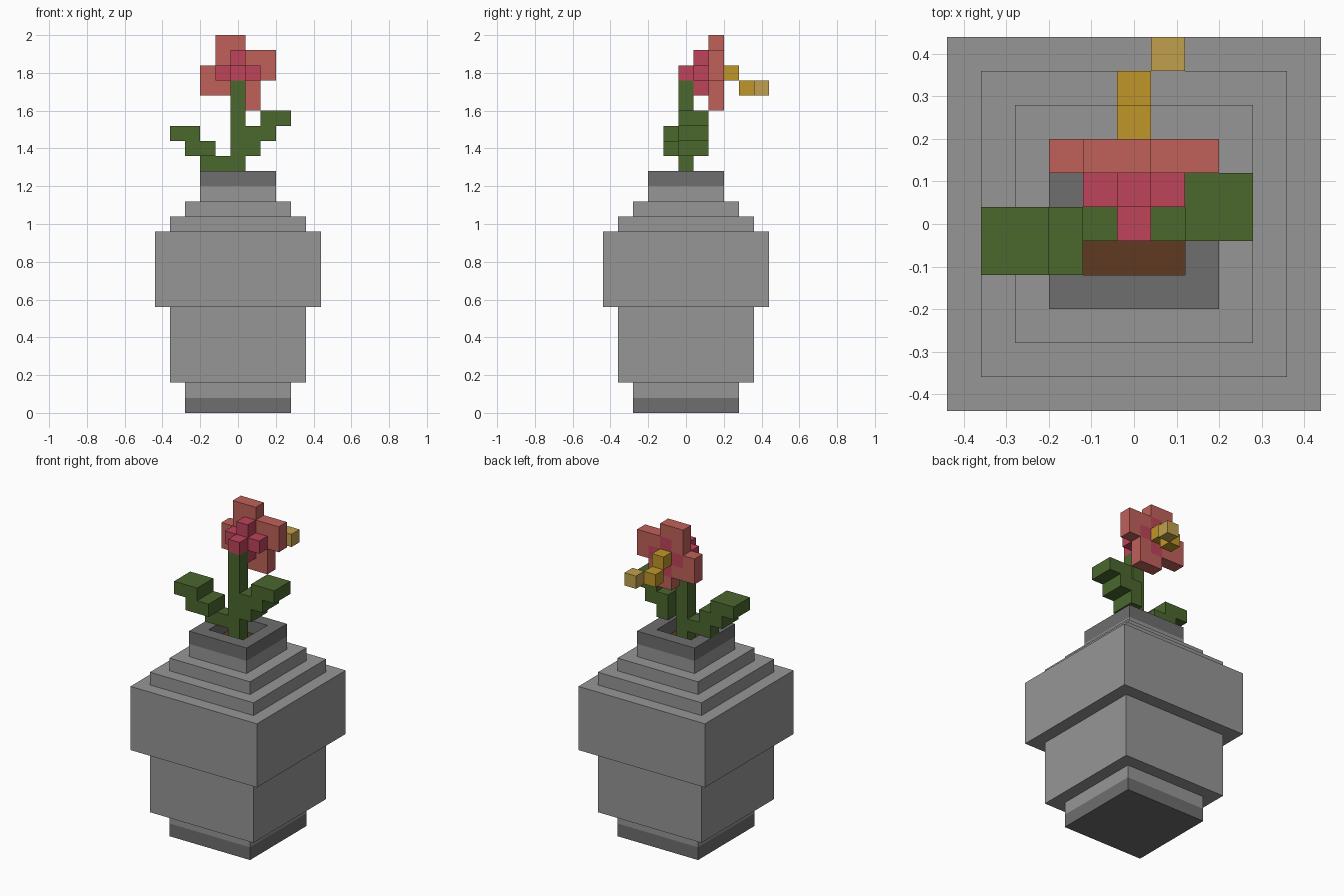
import bpy, bmesh
from mathutils import Vector

if "Cube" in bpy.data.objects:
    bpy.data.objects.remove(bpy.data.objects["Cube"])

U = 0.08  # size of one block


def material(name, rgb):
    m = bpy.data.materials.new(name)
    m.diffuse_color = (*rgb, 1)
    m.use_nodes = True
    m.node_tree.nodes["Principled BSDF"].inputs["Base Color"].default_value = m.diffuse_color
    return m


STONE = material("stone_grey", (0.305, 0.305, 0.305))
DARK = material("dark_grey", (0.156, 0.156, 0.156))
SOIL = material("soil_brown", (0.114, 0.042, 0.016))
GREEN = material("leaf_green", (0.069, 0.136, 0.027))
SALMON = material("petal_salmon", (0.527, 0.120, 0.102))
CRIMSON = material("heart_crimson", (0.509, 0.056, 0.102))
GOLD = material("gold", (0.521, 0.305, 0.022))
PALE = material("pale_gold", (0.533, 0.352, 0.074))


def finish(bm, name, mats):
    bmesh.ops.recalc_face_normals(bm, faces=bm.faces)
    me = bpy.data.meshes.new(name)
    bm.to_mesh(me)
    bm.free()
    for m in mats:
        me.materials.append(m)
    ob = bpy.data.objects.new(name, me)
    bpy.context.collection.objects.link(ob)
    return ob


def span(i0, i1, j0, j1, k0, k1):
    """Set of grid cells in an inclusive range."""
    return {(i, j, k) for i in range(i0, i1 + 1)
            for j in range(j0, j1 + 1) for k in range(k0, k1 + 1)}


def blocks(name, cells, mat):
    """Outer skin of a group of unit blocks, flat regions merged."""
    bm = bmesh.new()
    for c in sorted(cells):
        centre = Vector((c[0], c[1], c[2] + 0.5))
        for axis in range(3):
            for s in (-1, 1):
                n = list(c)
                n[axis] += s
                if tuple(n) in cells:
                    continue
                a, b = (axis + 1) % 3, (axis + 2) % 3
                ring = []
                for p, q in ((-1, -1), (1, -1), (1, 1), (-1, 1)):
                    v = centre.copy()
                    v[axis] += s * 0.5
                    v[a] += p * 0.5
                    v[b] += q * 0.5
                    ring.append(bm.verts.new(v * U))
                bm.faces.new(ring if s > 0 else ring[::-1])
    bmesh.ops.remove_doubles(bm, verts=bm.verts, dist=1e-4)
    bmesh.ops.dissolve_limit(bm, angle_limit=0.01, verts=bm.verts, edges=bm.edges)
    return finish(bm, name, [mat])


# Stepped square pot: (half width, height) in blocks, from the foot to the soil
profile = [(3.5, 0), (3.5, 1), (3.5, 2), (4.5, 2), (4.5, 7), (5.5, 7), (5.5, 12),
           (4.5, 12), (4.5, 13), (3.5, 13), (3.5, 14), (2.5, 14), (2.5, 15),
           (2.5, 16), (1.5, 16), (1.5, 15)]
bm = bmesh.new()
rings = [[bm.verts.new((x * h * U, y * h * U, z * U))
          for x, y in ((-1, -1), (1, -1), (1, 1), (-1, 1))] for h, z in profile]
for lo, hi in zip(rings, rings[1:]):
    for n in range(4):
        bm.faces.new((lo[n], lo[(n + 1) % 4], hi[(n + 1) % 4], hi[n]))
bm.faces.new(rings[0][::-1])
soil = bm.faces.new(rings[-1])
for f in bm.faces:
    z = f.calc_center_median().z / U
    f.material_index = 1 if z < 1 or z > 15.1 else 0  # dark foot and rim
soil.material_index = 2
finish(bm, "pot", [STONE, DARK, SOIL])

# Stem with two stepped leaves
stem = span(0, 0, 0, 0, 15, 21)
left_leaf = span(-2, -1, 0, 0, 16, 16) | span(-3, -2, -1, 0, 17, 17) | span(-4, -3, -1, 0, 18, 18)
right_leaf = span(1, 1, 0, 1, 17, 17) | span(1, 2, 0, 1, 18, 18) | span(2, 3, 0, 1, 19, 19)
blocks("stem_and_leaves", stem | left_leaf | right_leaf, GREEN)

# Flower heart: a plus two blocks deep with a tip in front
plus = span(-1, 1, 1, 2, 22, 22) | span(0, 0, 1, 2, 21, 23)
blocks("flower_heart", plus | span(0, 0, 0, 0, 22, 22), CRIMSON)

# Four petals in a pinwheel around the heart
petals = (span(-1, 0, 2, 2, 23, 24) | span(1, 2, 2, 2, 22, 23)
          | span(0, 1, 2, 2, 20, 21) | span(-2, -1, 2, 2, 21, 22))
blocks("petals", petals - plus, SALMON)

# Stamen behind the flower
blocks("stamen_base", {(0, 3, 22)}, GOLD)
blocks("stamen_middle", {(0, 4, 21)}, GOLD)
blocks("stamen_tip", {(1, 5, 21)}, PALE)
